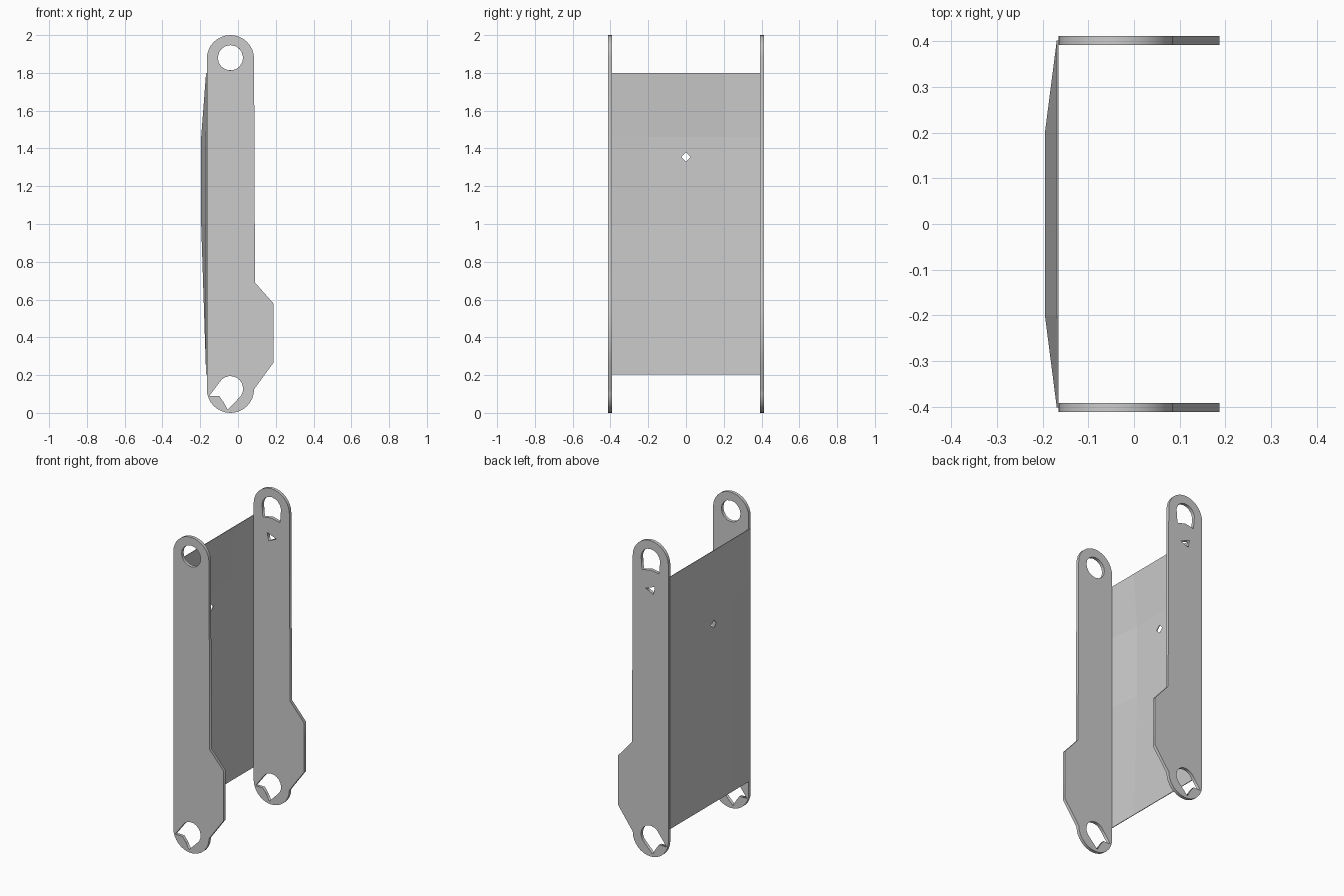
import bpy, bmesh
from math import cos, sin, radians

if "Cube" in bpy.data.objects:
    bpy.data.objects.remove(bpy.data.objects["Cube"])

CX, R, HOLE = -0.04, 0.125, 0.067   # plate axis, end radius, hole radius
Z_LOW, Z_TOP = 0.125, 1.875


def arc(cx, cz, r, a0, a1, n):
    return [(cx + r * cos(radians(a0 + (a1 - a0) * i / n)),
             cz + r * sin(radians(a0 + (a1 - a0) * i / n))) for i in range(n + 1)]


def plate(name, y, loops, thickness=0.02):
    """Flat plate in the XZ plane; first loop is the outline, the rest are holes."""
    cu = bpy.data.curves.new(name + "_profile", 'CURVE')
    cu.dimensions = '2D'
    cu.fill_mode = 'BOTH'
    cu.extrude = thickness / 2
    for pts in loops:
        sp = cu.splines.new('POLY')
        sp.points.add(len(pts) - 1)
        for p, (x, z) in zip(sp.points, pts):
            p.co = (x, z, 0, 1)
        sp.use_cyclic_u = True
    ob = bpy.data.objects.new(name, cu)
    bpy.context.collection.objects.link(ob)
    ob.rotation_euler.x = radians(90)
    ob.location.y = y
    bpy.ops.object.select_all(action='DESELECT')
    ob.select_set(True)
    bpy.context.view_layer.objects.active = ob
    bpy.ops.object.convert(target='MESH')
    return bpy.context.object


# Shared outline: rounded ends plus the forward bulge
outline = (arc(CX, Z_TOP, R, 0, 180, 16)
           + arc(CX, Z_LOW, R, 180, 360, 16)
           + [(0.187, 0.265), (0.187, 0.58), (0.09, 0.69)])

# Holes: clean round, torn lower, torn upper and small triangular slot
round_hole = arc(CX, 1.88, HOLE, 0, 337.5, 15)
low_hole = (arc(CX, 0.128, HOLE, -50, 150, 11)
            + [(-0.152, 0.09), (-0.1, 0.09), (-0.075, 0.055), (-0.055, 0.018)])
torn_hole = (arc(CX, 1.88, HOLE, -15, 195, 10)
             + [(-0.1, 1.805), (-0.04, 1.815), (0.02, 1.8)])
slot = [(-0.07, 1.715), (-0.06, 1.665), (-0.005, 1.69)]

plate("front_side_plate", -0.402, [outline, round_hole, low_hole])
plate("back_side_plate", 0.402, [outline, torn_hole, low_hole, slot])

# Back panel: thin sheet bowed outward away from its straight rim
ys = [-0.402, -0.2, 0.2, 0.402]
zs = [0.203, 1.0, 1.46, 1.8]
bm = bmesh.new()
grid = [[bm.verts.new((-0.193 if 0 < i < 3 and 0 < j < 3 else -0.167, y, z))
         for j, z in enumerate(zs)] for i, y in enumerate(ys)]
for i in range(3):
    for j in range(3):
        bm.faces.new((grid[i][j], grid[i][j + 1], grid[i + 1][j + 1], grid[i + 1][j]))
bmesh.ops.recalc_face_normals(bm, faces=bm.faces)
me = bpy.data.meshes.new("back_panel")
bm.to_mesh(me)
bm.free()
panel = bpy.data.objects.new("back_panel", me)
bpy.context.collection.objects.link(panel)
sol = panel.modifiers.new("thickness", 'SOLIDIFY')
sol.thickness = 0.004
sol.offset = 0

# Diamond peephole cut through the panel
bpy.ops.mesh.primitive_cylinder_add(vertices=4, radius=0.026, depth=0.2,
                                    location=(-0.19, 0, 1.355),
                                    rotation=(0, radians(90), 0))
cutter = bpy.context.object
cutter.name = "peephole_cutter"
cutter.hide_render = True
cutter.hide_set(True)
cut = panel.modifiers.new("peephole", 'BOOLEAN')
cut.operation = 'DIFFERENCE'
cut.object = cutter
cut.solver = 'EXACT'
